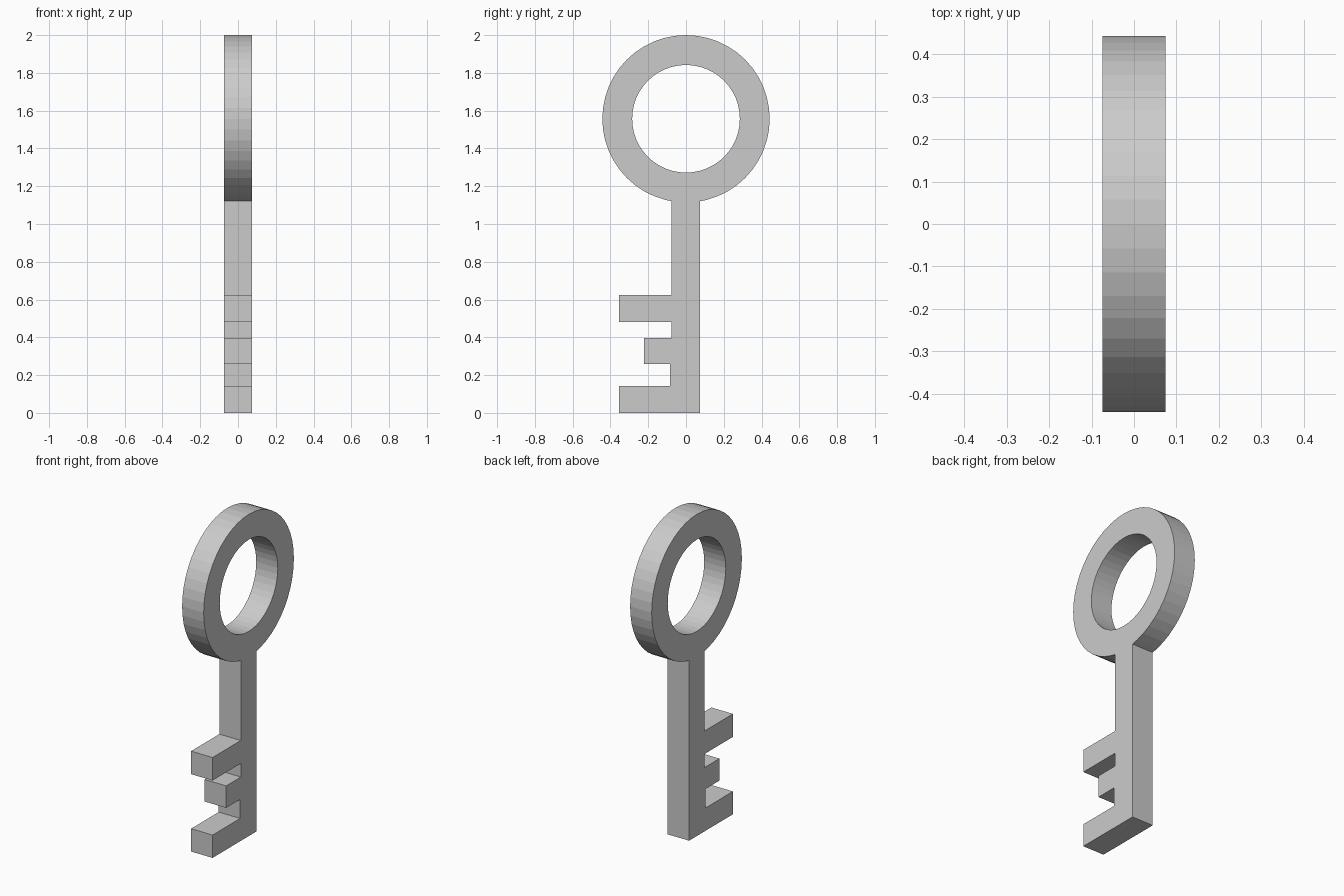
import bpy
import bmesh
import math
from mathutils import Vector

cube = bpy.data.objects.get("Cube")
if cube:
    bpy.data.objects.remove(cube, do_unlink=True)

HALF_THICK = 0.074
RING_Z, OUTER_R, INNER_R = 1.557, 0.443, 0.285
SHAFT_L, SHAFT_R = -0.078, 0.075
SEGMENTS = 48


def make_material(name, color):
    mat = bpy.data.materials.new(name)
    mat.use_nodes = True
    mat.diffuse_color = color
    mat.node_tree.nodes["Principled BSDF"].inputs["Base Color"].default_value = color
    return mat


def circle(radius):
    steps = [2 * math.pi * i / SEGMENTS - math.pi / 2 for i in range(SEGMENTS)]
    return [(radius * math.cos(a), RING_Z + radius * math.sin(a)) for a in steps]


def add_loop(bm, points):
    verts = [bm.verts.new((-HALF_THICK, y, z)) for y, z in points]
    return [bm.edges.new((v, verts[(i + 1) % len(verts)])) for i, v in enumerate(verts)]


def ring_joint(y):
    return (y, RING_Z - math.sqrt(OUTER_R ** 2 - y ** 2))


# Shaft with three teeth, from the top left down and around to the bottom right
shaft = [ring_joint(SHAFT_L),
         (SHAFT_L, 0.624), (-0.355, 0.624), (-0.355, 0.481), (SHAFT_L, 0.481),
         (SHAFT_L, 0.397), (-0.222, 0.397), (-0.222, 0.26), (-0.085, 0.26),
         (-0.085, 0.142), (-0.355, 0.142), (-0.355, 0),
         (SHAFT_R, 0), ring_joint(SHAFT_R)]

# Bow outline, left open where the shaft joins it
bow = [(y, z) for y, z in circle(OUTER_R)
       if z > RING_Z or not SHAFT_L < y < SHAFT_R]

# One solid: outline and round hole filled, then extruded through the thickness
bm = bmesh.new()
edges = add_loop(bm, shaft + bow) + add_loop(bm, circle(INNER_R))
bmesh.ops.triangle_fill(bm, edges=edges, use_beauty=True, normal=Vector((-1, 0, 0)))
result = bmesh.ops.extrude_face_region(bm, geom=bm.faces[:])
moved = [g for g in result["geom"] if isinstance(g, bmesh.types.BMVert)]
bmesh.ops.translate(bm, verts=moved, vec=(2 * HALF_THICK, 0, 0))
# extrude_face_region keeps the first cap only when asked, so close it if open
open_edges = [e for e in bm.edges if e.is_boundary]
if open_edges:
    bmesh.ops.triangle_fill(bm, edges=open_edges, use_beauty=True,
                            normal=Vector((-1, 0, 0)))
bmesh.ops.recalc_face_normals(bm, faces=bm.faces[:])

mesh = bpy.data.meshes.new("key")
bm.to_mesh(mesh)
bm.free()
mesh.materials.append(make_material("light grey metal", (0.6, 0.6, 0.6, 1)))
key = bpy.data.objects.new("key", mesh)
bpy.context.collection.objects.link(key)
